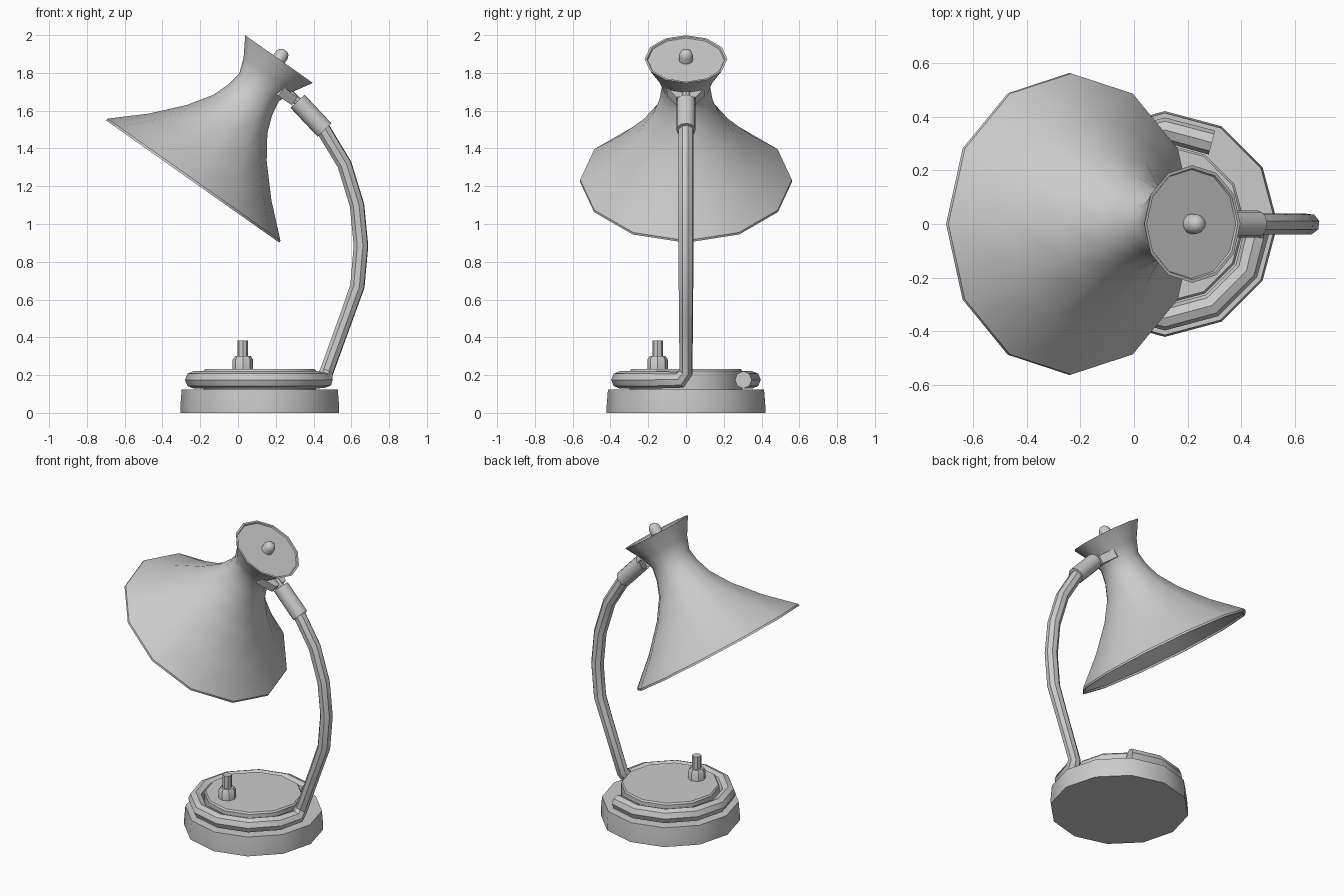
import bpy, bmesh, math
from mathutils import Matrix, Vector

if "Cube" in bpy.data.objects:
    bpy.data.objects.remove(bpy.data.objects["Cube"])


def lathe(name, profile, sides, matrix, closed=False):
    """Revolve (radius, height) points around local z, with vertices on the y axis."""
    bm = bmesh.new()
    rings = []
    for r, z in profile:
        ring = []
        for i in range(sides):
            a = math.pi / 2 + 2 * math.pi * i / sides
            ring.append(bm.verts.new((r * math.cos(a), r * math.sin(a), z)))
        rings.append(ring)
    pairs = list(zip(rings, rings[1:]))
    if closed:
        pairs.append((rings[-1], rings[0]))
    else:
        bm.faces.new(rings[0][::-1])
        bm.faces.new(rings[-1])
    for a, b in pairs:
        for i in range(sides):
            j = (i + 1) % sides
            bm.faces.new((a[i], a[j], b[j], b[i]))
    bmesh.ops.recalc_face_normals(bm, faces=bm.faces)
    mesh = bpy.data.meshes.new(name)
    bm.to_mesh(mesh)
    bm.free()
    obj = bpy.data.objects.new(name, mesh)
    bpy.context.collection.objects.link(obj)
    obj.matrix_world = matrix
    smooth(obj)
    return obj


def smooth(obj):
    bpy.ops.object.select_all(action='DESELECT')
    obj.select_set(True)
    bpy.context.view_layer.objects.active = obj
    bpy.ops.object.shade_smooth_by_angle(angle=math.radians(35))


def rod(name, start, end, radius, sides=12):
    a, b = Vector(start), Vector(end)
    turn = (b - a).to_track_quat('Z', 'Y').to_matrix().to_4x4()
    return lathe(name, [(radius, 0), (radius, (b - a).length)], sides,
                 Matrix.Translation(a) @ turn)


# Base: wide foot and raised centre disc
CX = 0.115
base_at = Matrix.Translation((CX, 0, 0))
lathe("base_foot", [(0.42, 0), (0.42, 0.04), (0.413, 0.125)], 12, base_at)
lathe("base_disc", [(0.298, 0.12), (0.298, 0.222), (0.29, 0.232)], 12, base_at)

# Switch: collar and pin
lathe("switch", [(0.054, 0.225), (0.054, 0.282), (0.042, 0.3), (0.028, 0.3), (0.028, 0.383)],
      8, Matrix.Translation((0.026, -0.15, 0)))

# Arm: one tube that circles the base and then rises to the shade
path = []
for deg in range(60, 331, 30):
    a = math.radians(deg)
    path.append((CX + 0.35 * math.cos(a), 0.35 * math.sin(a), 0.175, 0.046))
path += [(0.457, -0.03, 0.175, 0.046), (0.468, 0, 0.215, 0.038), (0.575, 0, 0.51, 0.038),
         (0.632, 0, 0.67, 0.04), (0.651, 0, 0.885, 0.04), (0.63, 0, 1.10, 0.04),
         (0.564, 0, 1.315, 0.04), (0.455, 0, 1.495, 0.04), (0.43, 0, 1.525, 0.04)]
curve = bpy.data.curves.new("arm", 'CURVE')
curve.dimensions = '3D'
curve.bevel_depth = 1.0
curve.bevel_resolution = 2
curve.use_fill_caps = True
spline = curve.splines.new('POLY')
spline.points.add(len(path) - 1)
for p, (x, y, z, r) in zip(spline.points, path):
    p.co = (x, y, z, 1)
    p.radius = r
arm = bpy.data.objects.new("arm", curve)
bpy.context.collection.objects.link(arm)
bpy.ops.object.select_all(action='DESELECT')
arm.select_set(True)
bpy.context.view_layer.objects.active = arm
bpy.ops.object.convert(target='MESH')
smooth(bpy.context.view_layer.objects.active)

# Joint between arm and shade
rod("arm_sleeve", (0.458, 0, 1.498), (0.315, 0, 1.65), 0.051)
rod("joint_pin", (0.33, 0, 1.635), (0.25, 0, 1.715), 0.023, 8)

# Shade: thin flared shell, tilted
tilt = Matrix.Translation((-0.24, 0, 1.225)) @ Matrix.Rotation(math.radians(35.2), 4, 'Y')
outer = [(0.562, 0), (0.56, 0.012), (0.397, 0.16), (0.258, 0.314), (0.175, 0.438),
         (0.141, 0.53), (0.128, 0.61), (0.157, 0.69), (0.219, 0.793)]
inner = [(r - 0.012, z) for r, z in reversed(outer)]
lathe("shade", outer + inner, 12, tilt, closed=True)

# Shade cap, its knob, and the hexagonal bracket on the neck
lathe("shade_cap", [(0.206, 0.772), (0.211, 0.786)], 12, tilt)
lathe("cap_knob", [(0.037, 0.78), (0.037, 0.82), (0.028, 0.84), (0.012, 0.85)], 12, tilt)
lathe("neck_bracket", [(0.1, 0.632), (0.1, 0.685)], 6,
      tilt @ Matrix.Translation((0.11, 0, 0)))
